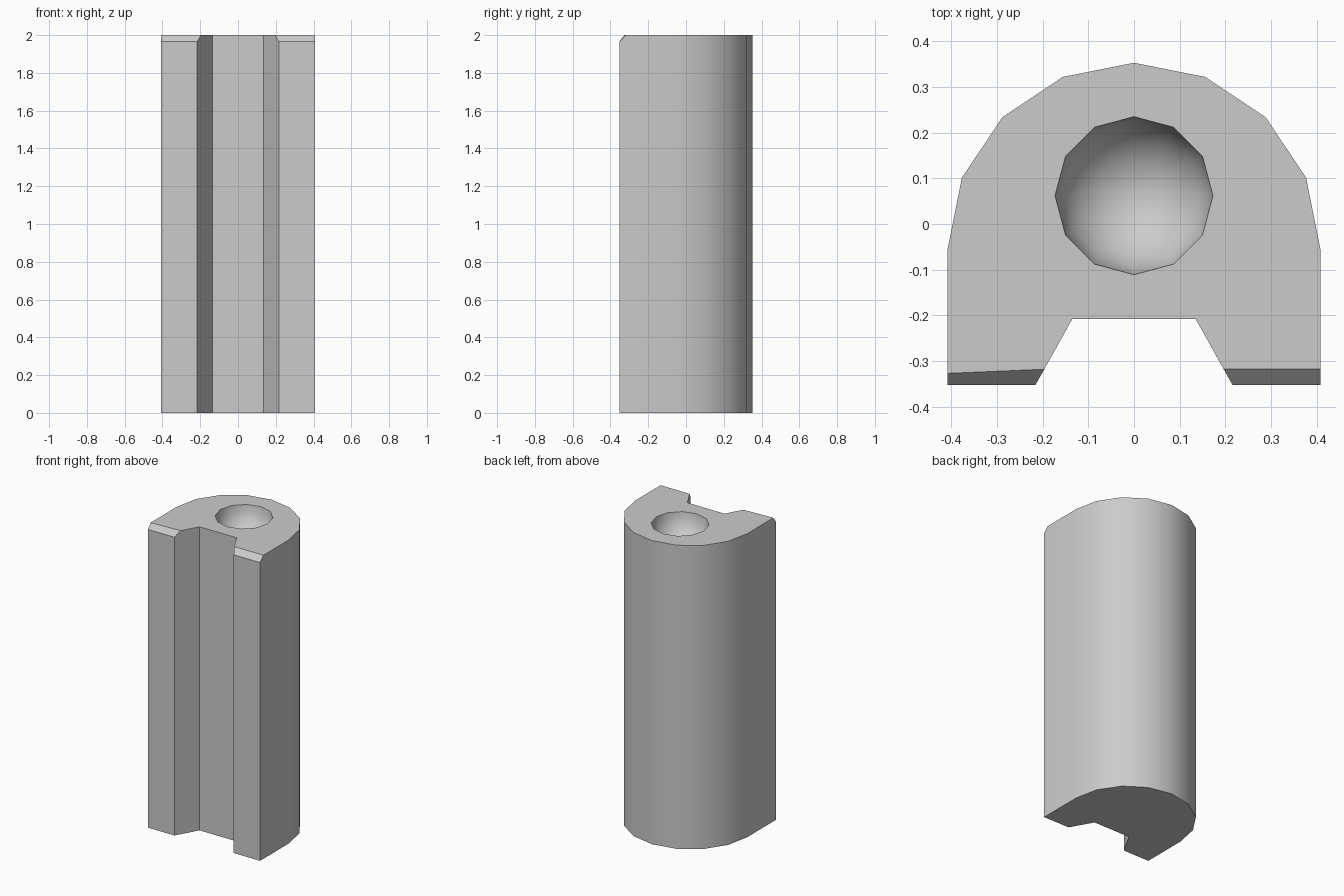
import bpy, bmesh
from math import sin, cos, radians
from mathutils import Vector

cube = bpy.data.objects.get("Cube")
if cube:
    bpy.data.objects.remove(cube, do_unlink=True)

grey = bpy.data.materials.new("plain grey")
grey.use_nodes = True
colour = (0.6, 0.6, 0.6, 1)
grey.diffuse_color = colour
grey.node_tree.nodes["Principled BSDF"].inputs["Base Color"].default_value = colour

HEIGHT, RADIUS, ARC_Y, FRONT = 2.0, 0.408, -0.055, -0.353


def make_object(name, bm):
    bmesh.ops.recalc_face_normals(bm, faces=bm.faces)
    mesh = bpy.data.meshes.new(name)
    bm.to_mesh(mesh)
    bm.free()
    mesh.materials.append(grey)
    obj = bpy.data.objects.new(name, mesh)
    bpy.context.collection.objects.link(obj)
    return obj


# Rounded back and straight sides, with a dovetail notch in the front
arc = [(RADIUS * cos(radians(22.5 * i)), ARC_Y + RADIUS * sin(radians(22.5 * i))) for i in range(9)]
profile = arc + [(-RADIUS, FRONT), (-0.216, FRONT), (-0.135, -0.208),
                 (0.135, -0.208), (0.216, FRONT), (RADIUS, FRONT)]
bm = bmesh.new()
base = bm.faces.new([bm.verts.new((x, y, 0)) for x, y in profile])
top = bmesh.ops.extrude_face_region(bm, geom=[base], use_keep_orig=True)["geom"]
bmesh.ops.translate(bm, vec=(0, 0, HEIGHT), verts=[v for v in top if isinstance(v, bmesh.types.BMVert)])

# Chamfer along the two front top edges
cut = bmesh.ops.bisect_plane(bm, geom=bm.verts[:] + bm.edges[:] + bm.faces[:],
                             plane_co=(0, -0.318, HEIGHT), plane_no=Vector((0, -1, 1)),
                             clear_outer=True)
bmesh.ops.holes_fill(bm, edges=[e for e in bm.edges if e.is_boundary], sides=0)
for v in bm.verts:
    if v.co.x < -0.4 and v.co.z > 1.99 and v.co.y < -0.3:
        v.co.y -= 0.009
body = make_object("grooved_post", bm)

# Round socket sunk into the top
bm = bmesh.new()
bmesh.ops.create_uvsphere(bm, u_segments=12, v_segments=12, radius=0.173)
bmesh.ops.translate(bm, vec=(0, 0.062, HEIGHT), verts=bm.verts)
cutter = make_object("socket_cutter", bm)
cutter.hide_render = True

mod = body.modifiers.new("socket", 'BOOLEAN')
mod.operation = 'DIFFERENCE'
mod.solver = 'EXACT'
mod.object = cutter
bpy.ops.object.select_all(action='DESELECT')
bpy.context.view_layer.objects.active = body
body.select_set(True)
bpy.ops.object.modifier_apply(modifier=mod.name)
bpy.data.objects.remove(cutter, do_unlink=True)
bpy.ops.object.shade_smooth_by_angle(angle=radians(35))
